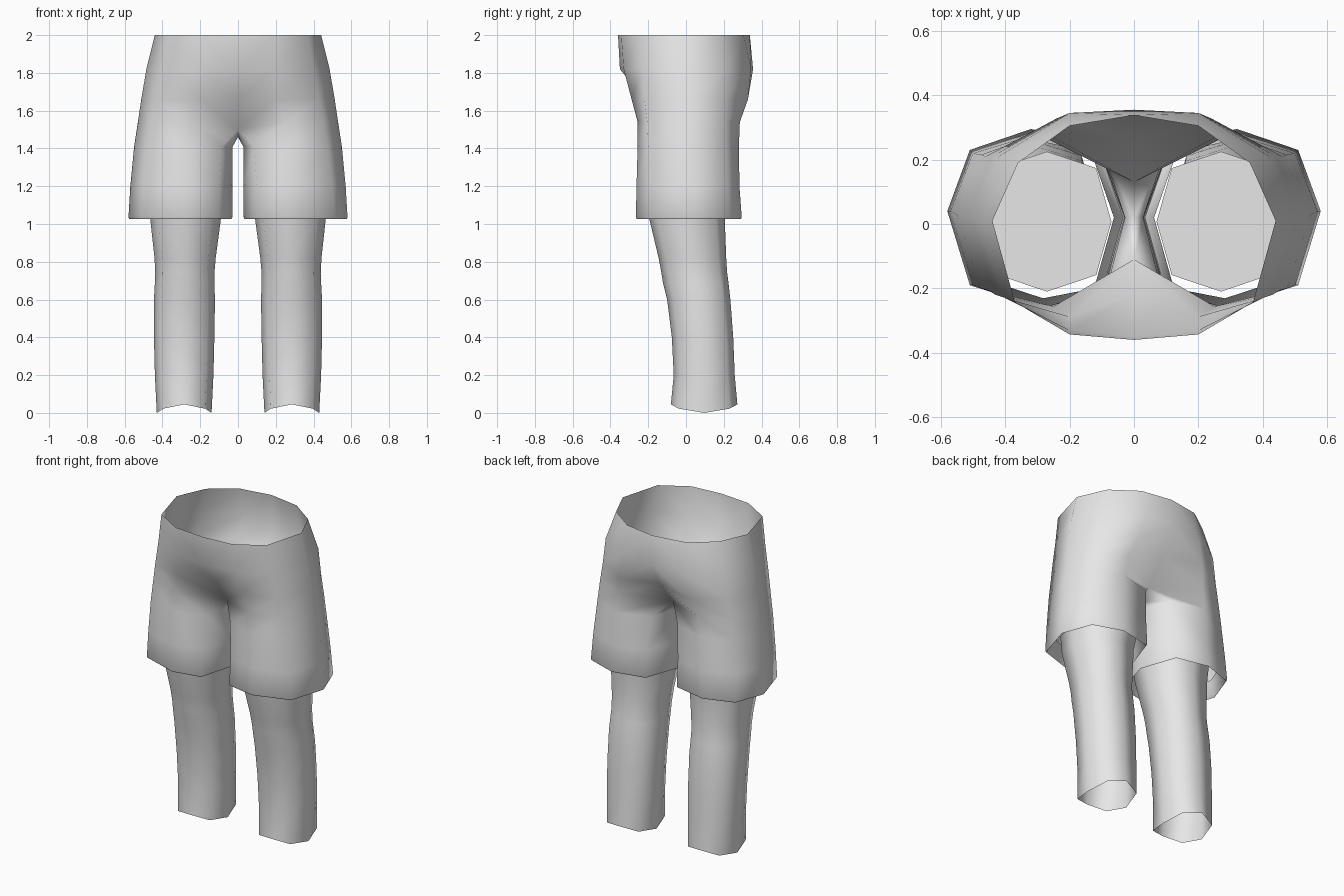
import bpy, bmesh, math

if "Cube" in bpy.data.objects:
    bpy.data.objects.remove(bpy.data.objects["Cube"])

grey = bpy.data.materials.new("light_grey")
grey.diffuse_color = (0.8, 0.8, 0.8, 1)
grey.use_nodes = True
grey.node_tree.nodes["Principled BSDF"].inputs["Base Color"].default_value = grey.diffuse_color


def finish(name, bm, angle):
    """Turn a right-hand half into a mirrored, smooth-shaded object."""
    mesh = bpy.data.meshes.new(name)
    bm.to_mesh(mesh)
    bm.free()
    mesh.materials.append(grey)
    obj = bpy.data.objects.new(name, mesh)
    bpy.context.collection.objects.link(obj)
    bpy.ops.object.select_all(action='DESELECT')
    obj.select_set(True)
    bpy.context.view_layer.objects.active = obj
    bpy.ops.object.shade_smooth_by_angle(angle=math.radians(angle))
    mirror = obj.modifiers.new("mirror", 'MIRROR')
    mirror.use_clip = True
    mirror.merge_threshold = 0.002
    return obj


def bridge(bm, low, high, closed=True):
    """Join two counter-clockwise rings, or chains, with quads."""
    n = len(low)
    for i in range(n if closed else n - 1):
        j = (i + 1) % n
        bm.faces.new((low[i], low[j], high[j], high[i]))


# Shorts: sections from the hem up, each running
# inner front, front, outer front, outer, outer back, back, inner back, inner
hem = [(.10, -.23), (.28, -.265), (.51, -.19), (.58, .04),
       (.51, .23), (.32, .295), (.11, .25), (.03, .02)]
thigh = [(.10, -.22), (.28, -.262), (.50, -.19), (.57, .04),
         (.50, .22), (.31, .283), (.11, .24), (.03, .02)]
upper_thigh = [(.085, -.20), (.27, -.256), (.475, -.20), (.55, .03),
               (.475, .215), (.30, .28), (.095, .22), (.028, .02)]
crotch = [(0, -.11), (.25, -.256), (.455, -.205), (.53, .03),
          (.46, .21), (.28, .285), (0, .13), (0, .02)]
hips = [(0, -.22), (.20, -.288), (.43, -.22), (.512, .02),
        (.44, .21), (.24, .328), (0, .26)]
belly = [(0, -.35), (.20, -.33), (.40, -.23), (.485, .01),
         (.42, .21), (.20, .345), (0, .355)]
waist = [(0, -.36), (.20, -.343), (.37, -.243), (.44, .01),
         (.36, .19), (.20, .305), (0, .338)]


def shrink(ring, f):
    return [(.30 + (x - .30) * f, .02 + (y - .02) * f) for x, y in ring]


crotch_z = [1.50, 1.54, 1.54, 1.54, 1.54, 1.54, 1.50, 1.46]
sections = [(shrink(hem, .88), 1.13), (shrink(hem, .95), 1.04),   # folded lining
            (shrink(hem, .985), 1.027), (hem, 1.035), (thigh, 1.2),
            (upper_thigh, 1.41), (crotch, crotch_z),
            (hips, 1.66), (belly, 1.82), (waist, 2.0)]
bm = bmesh.new()
previous = None
for ring, z in sections:
    heights = z if isinstance(z, list) else [z] * len(ring)
    verts = [bm.verts.new((x, y, h)) for (x, y), h in zip(ring, heights)]
    if previous:
        closed = len(verts) == 8
        bridge(bm, previous if closed else previous[:7], verts, closed)
    previous = verts
finish("shorts", bm, 80)

# Legs: z, inner x, outer x, front y, back y
leg_rings = [(.045, .14, .43, -.08, .272), (.20, .13, .44, -.065, .258),
             (.40, .125, .445, -.075, .25), (.60, .122, .445, -.10, .235),
             (.69, .125, .44, -.122, .225), (.74, .125, .438, -.13, .218),
             (.82, .118, .442, -.145, .213), (1.03, .09, .465, -.195, .205),
             (1.15, .07, .47, -.21, .225)]
bm = bmesh.new()
previous = None
for k, (z, x0, x1, y0, y1) in enumerate(leg_rings):
    verts = []
    for i in range(8):
        a = i * math.pi / 4
        f = 1.08 if i % 2 else 1.0          # slightly squared corners
        drop = .045 * abs(math.cos(a)) ** 2 if k == 0 else 0   # arched ankle cut
        verts.append(bm.verts.new(((x0 + x1) / 2 + (x1 - x0) / 2 * f * math.cos(a),
                                   (y0 + y1) / 2 + (y1 - y0) / 2 * f * math.sin(a),
                                   z - drop)))
    if previous:
        bridge(bm, previous, verts)
    previous = verts
bm.faces.new(previous)                      # closed top inside the shorts
finish("legs", bm, 70)
